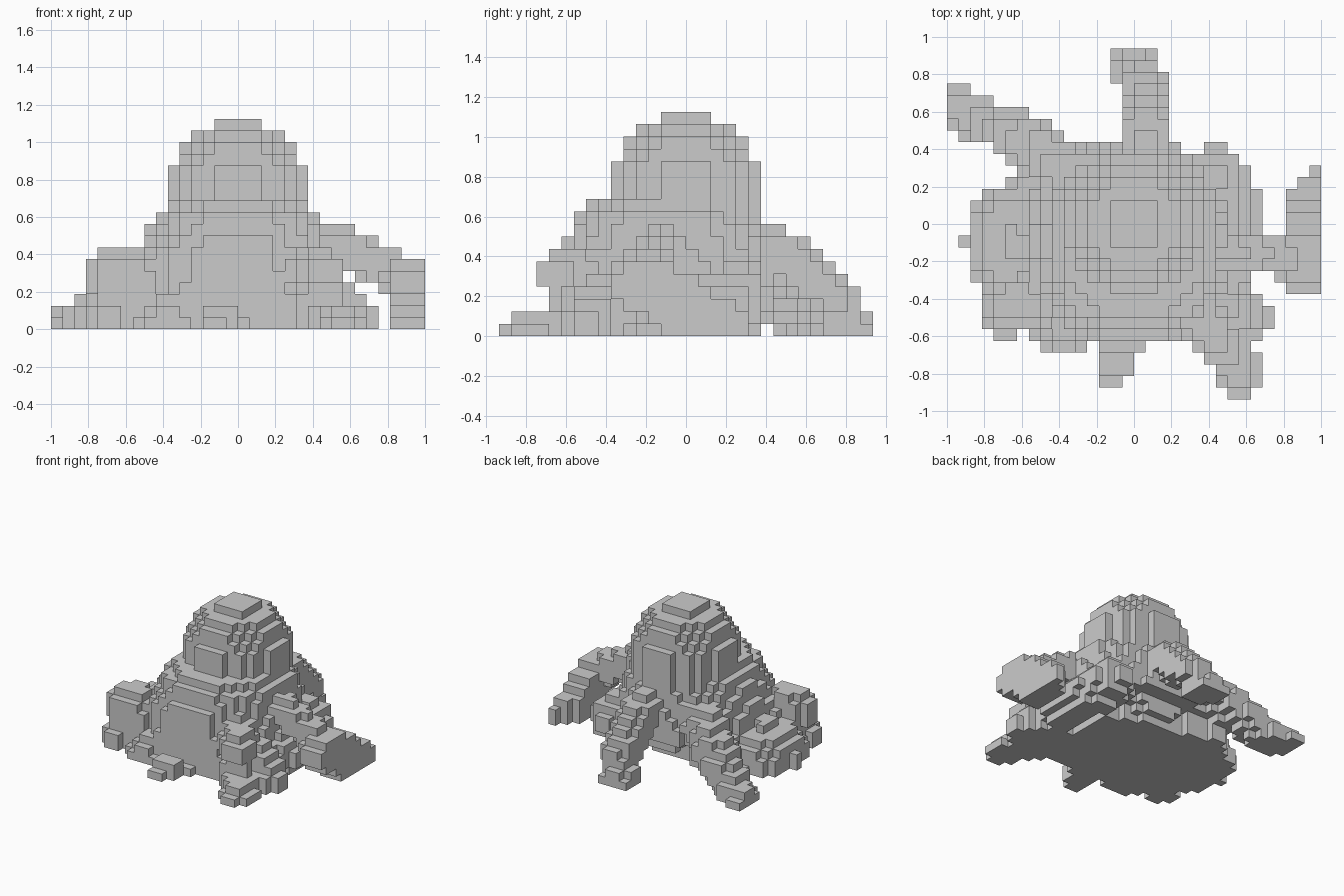
import bpy, bmesh, math
from mathutils import Vector

if "Cube" in bpy.data.objects:
    bpy.data.objects.remove(bpy.data.objects["Cube"])

V = 0.0625  # size of one block
GRID = [(i, j, k) for i in range(-16, 16) for j in range(-15, 15) for k in range(18)]
taken = set()
parts = {}

grey = bpy.data.materials.new("stone_grey")
grey.use_nodes = True
grey.diffuse_color = (0.6, 0.6, 0.6, 1)
grey.node_tree.nodes["Principled BSDF"].inputs["Base Color"].default_value = (0.6, 0.6, 0.6, 1)


def add_part(name, inside, to_ground=False):
    """Keep the blocks whose centres pass the test, optionally filled downwards."""
    cells = {c for c in GRID if inside(Vector(c) * V + Vector((V, V, V)) / 2)}
    if to_ground:
        cells |= {(i, j, n) for i, j, k in cells for n in range(k)}
    parts[name] = cells - taken
    taken.update(cells)


def ball(centre, radii):
    return lambda p: sum(((p[a] - centre[a]) / radii[a]) ** 2 for a in range(3)) <= 1


def limb(path):
    """Tapered tube through points of x, y, z, radius."""
    def inside(p):
        for a, b in zip(path, path[1:]):
            s, e = Vector(a[:3]), Vector(b[:3])
            d = e - s
            t = max(0, min(1, (p - s).dot(d) / d.length_squared))
            if (p - s - d * t).length <= a[3] + (b[3] - a[3]) * t:
                return True
        return False
    return inside


def stack(rings, power):
    """Solid through rounded rings of z, centre x, centre y, radius x, radius y."""
    def inside(p):
        for a, b in zip(rings, rings[1:]):
            if a[0] <= p.z <= b[0]:
                t = (p.z - a[0]) / (b[0] - a[0])
                cx, cy, rx, ry = [m + (n - m) * t for m, n in zip(a[1:], b[1:])]
                return abs((p.x - cx) / rx) ** power + abs((p.y - cy) / ry) ** power <= 1
        return False
    return inside


def undercut(p):
    """Hollow under the rear left edge of the body."""
    return p.x > 0.4 or p.y > 0.22 - 0.27 * p.x


# Head dome, the flared body below it and the skirt on the ground
add_part("head", limb([(0, 0, 0.3, 0.37), (0, 0, 0.755, 0.37)]))
add_part("body", stack([(0.18, -0.02, -0.1, 0.6, 0.55), (0.3, -0.02, -0.1, 0.56, 0.54),
                        (0.45, -0.02, -0.11, 0.5, 0.52), (0.6, 0, -0.1, 0.44, 0.46),
                        (0.69, 0, -0.14, 0.33, 0.37)], 2.15))
skirt_shape = stack([(0, -0.04, -0.1, 0.69, 0.56), (0.18, -0.04, -0.1, 0.66, 0.55)], 2.6)
add_part("skirt", lambda p: skirt_shape(p) and not undercut(p))

# Raised curl and low lumps on the right side
add_part("right_curl", ball((-0.61, -0.43, 0.28), (0.2, 0.15, 0.17)))
add_part("right_knob", limb([(-0.5, -0.45, 0.12, 0.14), (-0.72, -0.5, 0.08, 0.1)]), True)
add_part("right_lump", ball((-0.64, -0.1, 0.07), (0.27, 0.31, 0.22)), True)
add_part("front_ledge", ball((-0.38, -0.55, 0.04), (0.16, 0.14, 0.1)), True)

# Low tentacle hugging the left side
add_part("left_ledge", limb([(0.52, -0.2, 0.14, 0.15), (0.52, 0.1, 0.14, 0.15),
                             (0.44, 0.25, 0.2, 0.17)]))

# Tentacle arching out to the left, then curling back down to the ground
add_part("left_tentacle", limb([(0.38, -0.15, 0.4, 0.12), (0.54, -0.15, 0.44, 0.11),
                                (0.72, -0.16, 0.36, 0.11), (0.87, -0.18, 0.27, 0.12)]))
add_part("left_tentacle_hook", lambda p: p.x > 0.81 and -0.37 < p.y < 0.31
         and (p.y < 0.19 or p.x > 0.87) and (p.y < 0.25 or p.x > 0.93)
         and -0.05 - 0.7 * p.y < p.z < min(0.375, 0.32 - 0.7 * p.y, 0.65 + p.y))

# Rear tentacles
add_part("back_tentacle", limb([(0.06, 0.34, 0.43, 0.15), (0.06, 0.5, 0.38, 0.135),
                                (0.06, 0.69, 0.25, 0.13), (0.04, 0.78, 0.13, 0.12),
                                (0.0, 0.82, 0.02, 0.13)]))
add_part("back_right_tentacle", limb([(-0.36, 0.28, 0.36, 0.15), (-0.55, 0.43, 0.27, 0.14),
                                      (-0.7, 0.51, 0.15, 0.13), (-0.83, 0.55, 0.06, 0.115),
                                      (-0.94, 0.63, -0.02, 0.125)]))

# Front tentacles
add_part("front_tentacle", limb([(-0.15, -0.55, 0.05, 0.07), (-0.15, -0.69, 0.03, 0.05),
                                 (-0.12, -0.75, 0.03, 0.115)]), True)
add_part("front_left_curl", limb([(0.32, -0.45, 0.33, 0.14), (0.45, -0.63, 0.31, 0.125)]))
add_part("front_left_tentacle", limb([(0.36, -0.52, 0.08, 0.15), (0.5, -0.68, 0.03, 0.13),
                                      (0.57, -0.82, 0.0, 0.125)]), True)
add_part("left_knob", limb([(0.42, -0.42, 0.18, 0.16), (0.64, -0.5, 0.06, 0.12)]), True)

# Turn each block set into a mesh, keeping only outer faces
SIDES = [Vector(s) for s in ((1, 0, 0), (-1, 0, 0), (0, 1, 0), (0, -1, 0), (0, 0, 1), (0, 0, -1))]
for name, cells in parts.items():
    bm = bmesh.new()
    verts = {}
    for c in cells:
        for n in SIDES:
            if tuple(int(a + b) for a, b in zip(c, n)) in taken:
                continue
            u = Vector((n.y, n.z, n.x))
            w = n.cross(u)
            centre = Vector(c) + Vector((1, 1, 1)) / 2 + n / 2
            quad = []
            for a, b in ((-1, -1), (1, -1), (1, 1), (-1, 1)):
                key = tuple(round(q) for q in centre + (u * a + w * b) / 2)
                if key not in verts:
                    verts[key] = bm.verts.new(Vector(key) * V)
                quad.append(verts[key])
            bm.faces.new(quad)
    mesh = bpy.data.meshes.new(name)
    bm.to_mesh(mesh)
    bm.free()
    mesh.materials.append(grey)
    bpy.context.collection.objects.link(bpy.data.objects.new(name, mesh))
